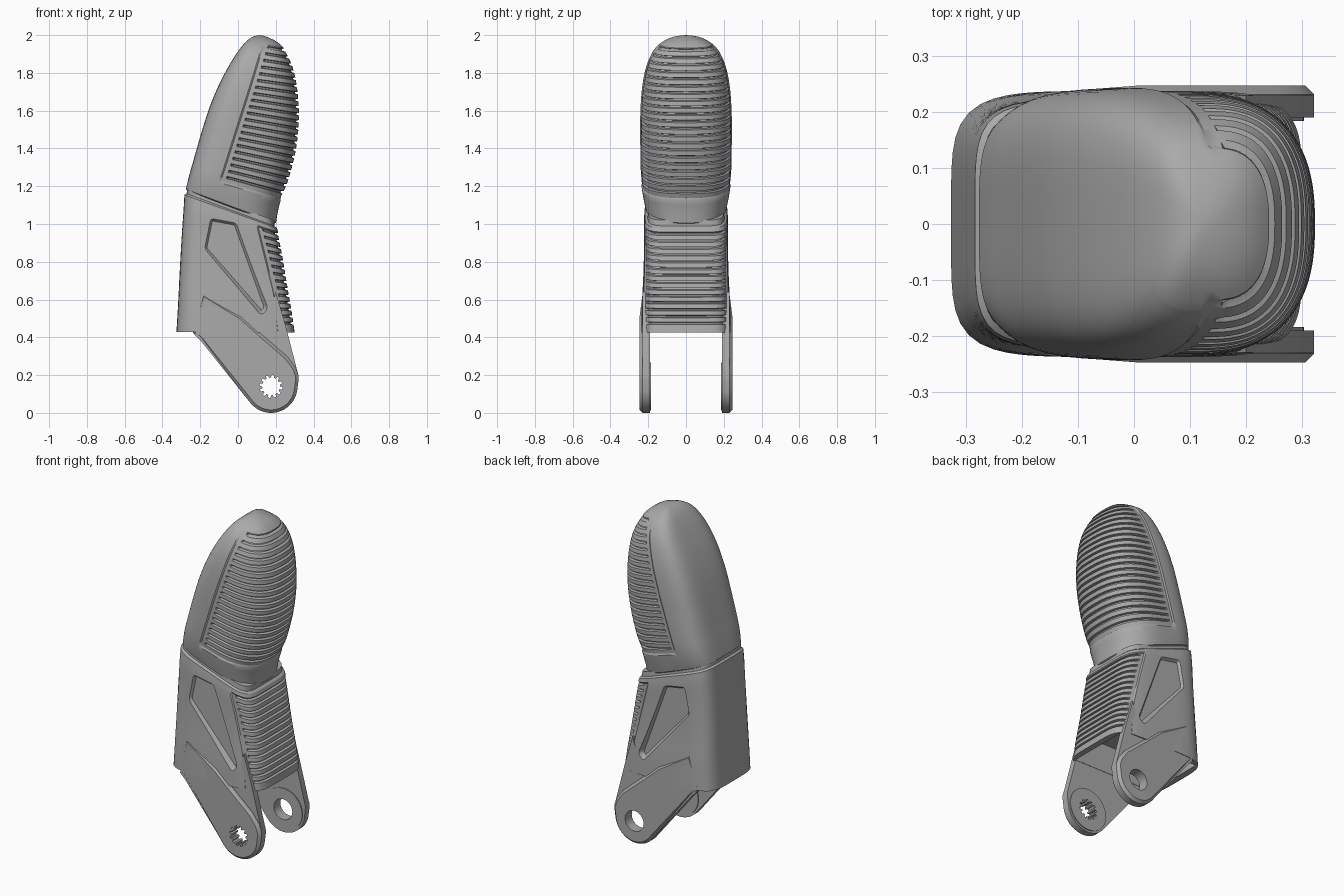
import bpy, bmesh, math
from mathutils import Vector

if "Cube" in bpy.data.objects:
    bpy.data.objects.remove(bpy.data.objects["Cube"])

grey = bpy.data.materials.new("plain_grey")
grey.use_nodes = True
grey.diffuse_color = (0.4, 0.4, 0.4, 1)
grey.node_tree.nodes["Principled BSDF"].inputs["Base Color"].default_value = (0.4, 0.4, 0.4, 1)


def skin(name, rings):
    """Closed solid through a list of equal-length rings."""
    bm = bmesh.new()
    loops = [[bm.verts.new(p) for p in ring] for ring in rings]
    for a, b in zip(loops, loops[1:]):
        for i in range(len(a)):
            j = (i + 1) % len(a)
            bm.faces.new((a[i], a[j], b[j], b[i]))
    bm.faces.new(loops[0])
    bm.faces.new(loops[-1])
    bmesh.ops.recalc_face_normals(bm, faces=bm.faces)
    mesh = bpy.data.meshes.new(name)
    bm.to_mesh(mesh)
    bm.free()
    mesh.materials.append(grey)
    obj = bpy.data.objects.new(name, mesh)
    bpy.context.collection.objects.link(obj)
    return obj


def plate(name, layers, fade=0):
    """Solid from side-view outlines, each at its own y; fade thins it toward the back."""
    return skin(name, [[(x, y * (1 - fade * max(0, -x)), z) for x, z in pts] for pts, y in layers])


def cut(obj, cutter):
    mod = obj.modifiers.new("cut", 'BOOLEAN')
    mod.operation, mod.object, mod.solver = 'DIFFERENCE', cutter, 'EXACT'
    bpy.context.view_layer.update()
    graph = bpy.context.evaluated_depsgraph_get()
    mesh = bpy.data.meshes.new_from_object(obj.evaluated_get(graph))
    obj.modifiers.clear()
    obj.data = mesh
    bpy.data.objects.remove(cutter)


def finish(obj, angle=32):
    bpy.ops.object.select_all(action='DESELECT')
    obj.select_set(True)
    bpy.context.view_layer.objects.active = obj
    bpy.ops.object.shade_smooth_by_angle(angle=math.radians(angle))


def arc(cx, cz, r, a0, a1, n):
    return [(cx + r * math.cos(math.radians(a0 + (a1 - a0) * i / n)),
             cz + r * math.sin(math.radians(a0 + (a1 - a0) * i / n))) for i in range(n + 1)]


def inset(pts, d):
    """Move a counter-clockwise outline inward by d."""
    out = []
    for i, p in enumerate(pts):
        p = Vector(p)
        e0 = (p - Vector(pts[i - 1])).normalized()
        e1 = (Vector(pts[(i + 1) % len(pts)]) - p).normalized()
        n0, n1 = Vector((-e0.y, e0.x)), Vector((-e1.y, e1.x))
        out.append(tuple(p + (n0 + n1) * d / max(0.4, 1 + n0.dot(n1))))
    return out


def rounded(pts, r, n=5):
    out = []
    for i, p in enumerate(pts):
        p = Vector(p)
        a = p + (Vector(pts[i - 1]) - p).normalized() * r
        b = p + (Vector(pts[(i + 1) % len(pts)]) - p).normalized() * r
        for k in range(n + 1):
            t = k / n
            out.append(tuple(a * (1 - t) ** 2 + p * 2 * t * (1 - t) + b * t * t))
    return out


def section(controls, level):
    """Smooth section (back x, back z, front x, front z, half width) at a front height."""
    c = [Vector(v) for v in controls]

    def at(t):
        i = min(int(t), len(c) - 2)
        t -= i
        p1, p2 = c[i], c[i + 1]
        p0 = c[i - 1] if i else p1 * 2 - p2
        p3 = c[i + 2] if i + 2 < len(c) else p2 * 2 - p1
        m1, m2 = (p2 - p0) / 2, (p3 - p1) / 2
        return (p1 * (2 * t**3 - 3 * t**2 + 1) + m1 * (t**3 - 2 * t**2 + t)
                + p2 * (3 * t**2 - 2 * t**3) + m2 * (t**3 - t**2))
    lo, hi = 0, len(c) - 1
    for _ in range(30):
        mid = (lo + hi) / 2
        lo, hi = (mid, hi) if at(mid)[3] < level else (lo, mid)
    return at((lo + hi) / 2)


def ring(sec, edge_x, n_back, n_front, step, groove, shrink=0, lift=0):
    """Rounded cross-section whose front zone, beyond edge_x, is stepped and grooved."""
    lx, lz, rx, rz, h = sec
    w = math.hypot(rx - lx, rz - lz)
    edge = min(0.85, max(0.1, (edge_x - lx) / (rx - lx))) * w
    pts, run, s_edge, N = [], [0], None, 200
    for i in range(N + 1):
        c, s = -math.cos(math.pi * i / N), math.sin(math.pi * i / N)
        n = n_back if c < 0 else n_front
        pts.append(Vector((w / 2 * (1 + math.copysign(abs(c) ** (2 / n), c)), h * abs(s) ** (2 / n))))
        if i:
            run.append(run[-1] + (pts[i] - pts[i - 1]).length)
            if s_edge is None and pts[i].x >= edge:
                t = (edge - pts[i - 1].x) / (pts[i].x - pts[i - 1].x)
                s_edge = run[i - 1] + t * (run[i] - run[i - 1])
    total = run[-1]
    k = min(1, (total - s_edge) / 0.12)
    start = s_edge + 0.042 * k
    cols = [(s_edge * i / 28, 0) for i in range(29)]
    cols += [(s_edge + 0.008 * k, step), (s_edge + 0.03 * k, step)]
    cols += [(start + (total - start) * i / 24, step + groove) for i in range(25)]
    half, i = [], 0
    for s, depth in cols:
        while i < N - 1 and run[i + 1] < s:
            i += 1
        a, b = pts[i], pts[i + 1]
        p = a.lerp(b, (s - run[i]) / max(1e-9, run[i + 1] - run[i]))
        tan = (pts[min(N, i + 2)] - pts[max(0, i - 1)]).normalized()
        p = p + Vector((tan.y, -tan.x)) * (depth + shrink)
        if s in (0, total):
            p.y = 0
        f = p.x / w
        half.append(Vector((lx + (rx - lx) * f, p.y, lz + (rz - lz) * f + lift)))
    return half + [Vector((p.x, -p.y, p.z)) for p in half[-2:0:-1]]


def ribs(z0, z1, count):
    """Row heights with a groove flag, four rows per rib."""
    pitch = (z1 - z0) / count
    return [(z0 + pitch * (i + f), g) for i in range(count)
            for f, g in ((0.0, 0), (0.62, 0), (0.72, 1), (0.9, 1))] + [(z1, 0)]


# Fingertip: rounded shell with a ribbed grip pad
tip = [(-.277, 1.18, .2, .998, .214), (-.27, 1.21, .21, 1.06, .224), (-.255, 1.27, .228, 1.13, .235),
       (-.235, 1.34, .268, 1.22, .241), (-.195, 1.48, .31, 1.38, .243), (-.15, 1.62, .328, 1.54, .242),
       (-.095, 1.75, .322, 1.69, .232), (-.035, 1.86, .301, 1.81, .208), (.018, 1.938, .266, 1.895, .168),
       (.056, 1.977, .228, 1.946, .118), (.088, 1.995, .185, 1.977, .066), (.118, 2.0, .132, 1.998, .008)]


def tip_ring(z, step, groove, shrink=0):
    edge = -0.1 + (z - 1.13) / 0.8 * 0.23
    return ring(section(tip, z), edge, 4.2, 2.5, step, groove, shrink)


rings = [tip_ring(0.998, 0, 0, 0.01), tip_ring(1.006, 0, 0)]
rings += [tip_ring(z, 0, 0) for z in (1.04, 1.07, 1.1, 1.125)]
rings += [tip_ring(z, 0.006, 0.014 * g) for z, g in ribs(1.135, 1.925, 21)]
rings += [tip_ring(z, 0, 0) for z in (1.932, 1.945, 1.96, 1.975, 1.987, 1.997)]
finish(skin("fingertip", rings))

# Lower body: squarer section with ribs on the front
body = [(-.326, .428, .306, .425, .237), (-.317, .58, .288, .55, .234), (-.308, .76, .265, .68, .226),
        (-.297, .95, .242, .82, .222), (-.288, 1.08, .22, .93, .222), (-.283, 1.165, .204, .985, .216)]


def body_ring(z, step, groove, shrink=0, lift=0):
    edge = 0.235 - (z - 0.45) / 0.5 * 0.135
    return ring(section(body, z), edge, 5, 5.5, step, groove, shrink, lift)


rings = [body_ring(0.425, 0.006, 0), body_ring(0.435, 0.006, 0)]
rings += [body_ring(z, 0.006, 0.015 * g) for z, g in ribs(0.445, 0.95, 14)]
rings += [body_ring(0.957, 0, 0), body_ring(0.978, 0, 0), body_ring(0.985, 0, 0, 0.012)]
rings += [body_ring(0.985, 0, 0, 0.014, 0.03)]
lower_body = skin("lower_body", rings)

# Recessed side panels with sloping walls, and the hollow above the fork
panel = rounded([(-.178, .87), (.125, .525), (.152, .555), (-.01, 1.005), (-.145, 1.03)], 0.018)
for side in (-1, 1):
    cut(lower_body, plate("panel_cutter", [(inset(panel, -0.014), side * 0.245),
                                           (panel, side * 0.222), (inset(panel, 0.012), side * 0.207)]))
hollow = [(-.29, .35), (.27, .35), (.262, .44), (.225, .6), (-.28, .6)]
cut(lower_body, plate("hollow_cutter", [(hollow, -0.188), (hollow, 0.188)]))
finish(lower_body)

# Fork arms: inner plate, chamfered outer plate and hub on each side
HX, HZ = 0.175, 0.14
hub_arc = arc(HX, HZ, 0.14, 219, 355, 28) + [(.32, .17), (.321, .195)]
inner = hub_arc + [(.25, .47), (.2, .64), (.175, .56), (.15, .5), (-.2, .5), (-.23, .413), (-.2, .385)]
outer = hub_arc + [(.305, .24), (.26, .3), (.12, .42), (.02, .51), (-.19, .64), (-.25, .44),
                   (-.23, .415), (-.2, .385)]
star = [(HX + r * math.cos(math.tau * (i + o) / 12), HZ + r * math.sin(math.tau * (i + o) / 12))
        for i in range(12) for r, o in ((.047, 0), (.047, .4), (.061, .5), (.061, .9))]
bore = arc(HX, HZ, 0.062, 0, 352.5, 47)
hub = arc(HX, HZ, 0.128, 0, 352.5, 47)
for side, label, hole in ((-1, "right", star), (1, "left", bore)):
    parts = [plate(label + "_fork_arm", [(inner, side * 0.19), (inner, side * 0.229)]),
             plate(label + "_fork_cover", [(outer, side * 0.21), (outer, side * 0.231),
                                           (inset(outer, 0.016), side * 0.247)], 0.33),
             plate(label + "_hub", [(hub, side * 0.184), (hub, side * 0.192)])]
    for part in parts:
        cut(part, plate("hole_cutter", [(hole, side * 0.15), (hole, side * 0.3)]))
        finish(part, 25)
